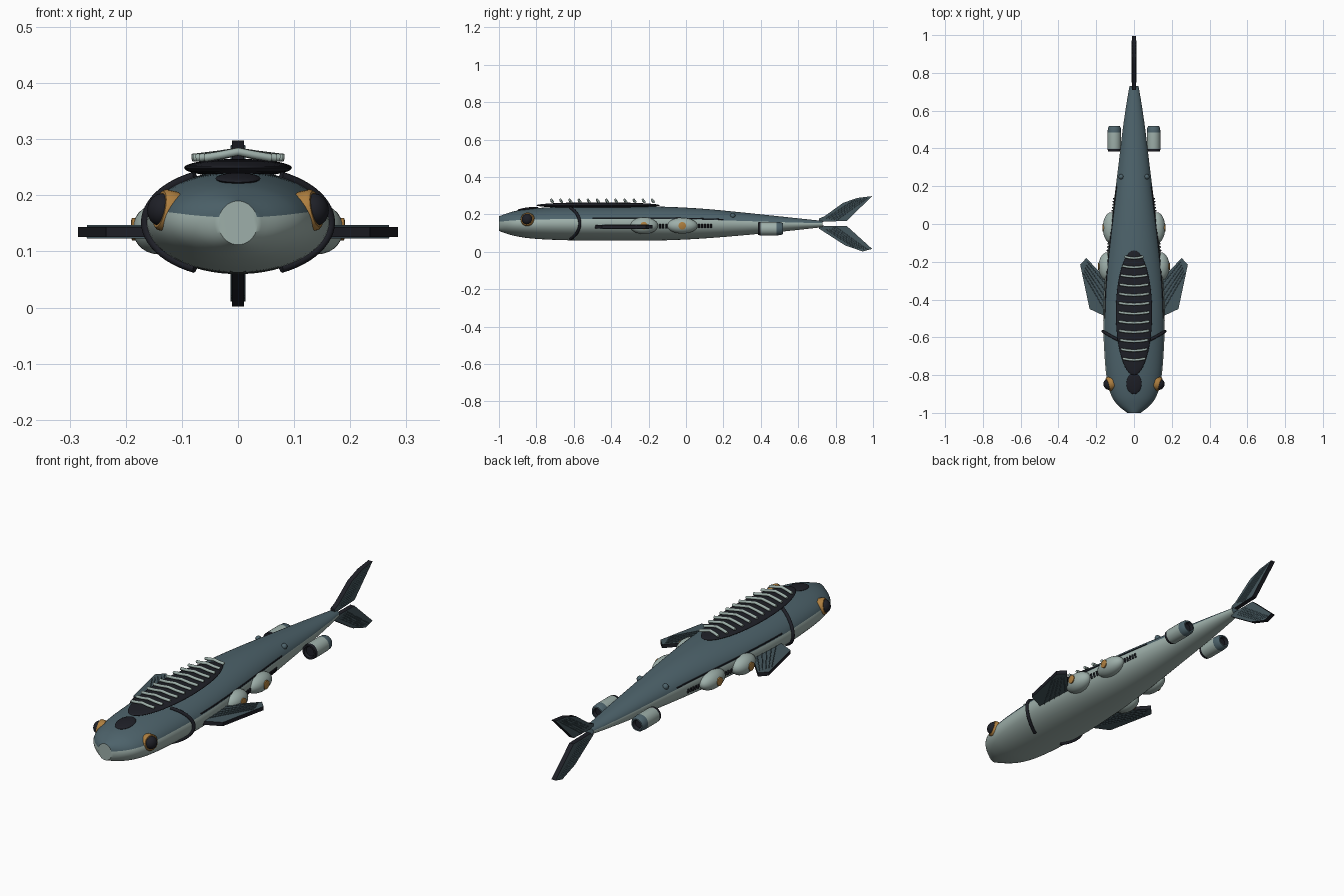
import bpy, bmesh, math
from mathutils import Vector, Matrix

if "Cube" in bpy.data.objects:
    bpy.data.objects.remove(bpy.data.objects["Cube"])

def mat(name, c):
    m = bpy.data.materials.new(name)
    m.diffuse_color = (*c, 1)
    m.use_nodes = True
    m.node_tree.nodes["Principled BSDF"].inputs["Base Color"].default_value = m.diffuse_color
    return m

SLATE = mat("slate_teal", (0.075, 0.125, 0.148))
LIGHT = mat("pale_grey_green", (0.34, 0.43, 0.40))
BLACK = mat("near_black", (0.013, 0.014, 0.02))
GOLD = mat("gold", (0.42, 0.21, 0.05))
FIN = mat("fin_slate", (0.06, 0.095, 0.11))

def finish(name, bm, mats, angle=40):
    bmesh.ops.recalc_face_normals(bm, faces=bm.faces)
    me = bpy.data.meshes.new(name)
    bm.to_mesh(me)
    bm.free()
    for m in mats:
        me.materials.append(m)
    ob = bpy.data.objects.new(name, me)
    bpy.context.collection.objects.link(ob)
    bpy.ops.object.select_all(action='DESELECT')
    ob.select_set(True)
    bpy.context.view_layer.objects.active = ob
    bpy.ops.object.shade_smooth_by_angle(angle=math.radians(angle))
    return ob

def ellipsoid(name, loc, scale, m, rot=None, seg=28):
    bm = bmesh.new()
    bmesh.ops.create_uvsphere(bm, u_segments=seg, v_segments=seg // 2, radius=1)
    M = Matrix.Translation(loc) @ (rot or Matrix()) @ Matrix.Diagonal((*scale, 1))
    bmesh.ops.transform(bm, matrix=M, verts=bm.verts)
    return finish(name, bm, [m])

def lathe(name, prof, loc, axis, mats, seg=28):
    # prof: (distance along axis, radius, material of the band after it)
    bm = bmesh.new()
    rot = Vector((0, 0, 1)).rotation_difference(Vector(axis)).to_matrix()
    rings = [[bm.verts.new(Vector(loc) + rot @ Vector((r * math.cos(t), r * math.sin(t), d)))
              for t in [2 * math.pi * i / seg for i in range(seg)]] for d, r, _ in prof]
    for k in range(len(rings) - 1):
        for i in range(seg):
            j = (i + 1) % seg
            bm.faces.new((rings[k][i], rings[k][j], rings[k + 1][j], rings[k + 1][i])).material_index = prof[k][2]
    bm.faces.new(rings[0]).material_index = prof[0][2]
    bm.faces.new(rings[-1]).material_index = prof[-1][2]
    return finish(name, bm, mats)

def tube(name, pts, r, m, res=2):
    cu = bpy.data.curves.new(name, 'CURVE')
    cu.dimensions = '3D'
    cu.bevel_depth, cu.bevel_resolution, cu.use_fill_caps = r, res, True
    sp = cu.splines.new('POLY')
    sp.points.add(len(pts) - 1)
    for p, q in zip(sp.points, pts):
        p.co = (*q, 1)
    cu.materials.append(m)
    ob = bpy.data.objects.new(name, cu)
    bpy.context.collection.objects.link(ob)
    bpy.ops.object.select_all(action='DESELECT')
    ob.select_set(True)
    bpy.context.view_layer.objects.active = ob
    bpy.ops.object.convert(target='MESH')

def plate(name, pts, depth, fn, m, edge):
    # flat outline, thickened; fn maps (u, v, w) to space
    bm = bmesh.new()
    a = [bm.verts.new(fn(u, v, -depth)) for u, v in pts]
    b = [bm.verts.new(fn(u, v, depth)) for u, v in pts]
    bm.faces.new(a)
    bm.faces.new(b)
    for i in range(len(pts)):
        j = (i + 1) % len(pts)
        bm.faces.new((a[i], a[j], b[j], b[i])).material_index = 1
    finish(name, bm, [m, edge], 30)

# body stations: y, half width, top, bottom
ST = [(-1, .035, .19, .112), (-.965, .08, .203, .099), (-.92, .115, .217, .086), (-.84, .141, .23, .073),
      (-.7, .156, .24, .064), (-.5, .163, .244, .06), (-.3, .154, .244, .06), (-.1, .134, .241, .062),
      (.1, .109, .23, .072), (.3, .084, .211, .088), (.5, .06, .19, .107), (.65, .038, .174, .123),
      (.73, .024, .166, .132)]

def section(y):
    for k in range(len(ST) - 1):
        if y <= ST[k + 1][0] or k == len(ST) - 2:
            break
    t = (y - ST[k][0]) / (ST[k + 1][0] - ST[k][0])
    def tangent(i, c):
        lo, hi = ST[max(i - 1, 0)], ST[min(i + 1, len(ST) - 1)]
        return (hi[c] - lo[c]) / (hi[0] - lo[0]) * (ST[k + 1][0] - ST[k][0])
    out = []
    for c in (1, 2, 3):
        p, q = ST[k][c], ST[k + 1][c]
        out.append((2*t**3 - 3*t*t + 1) * p + (t**3 - 2*t*t + t) * tangent(k, c)
                   + (3*t*t - 2*t**3) * q + (t**3 - t*t) * tangent(k + 1, c))
    return out

def surf(y, a, s=1, off=0):
    w, zt, zb = section(y)
    return Vector((s * (w + off) * math.cos(a), y, (zt + zb) / 2 + ((zt - zb) / 2 + off) * math.sin(a)))

# body: dark back, pale belly, pale nose disc
bm = bmesh.new()
N, R = 60, 64
ys = [-1 + 1.73 * (i / R) ** 1.4 for i in range(R + 1)]
rings = [[bm.verts.new(surf(y, 2 * math.pi * (i + .5) / N)) for i in range(N)] for y in ys]
for k in range(R):
    for i in range(N):
        j = (i + 1) % N
        f = bm.faces.new((rings[k][i], rings[k][j], rings[k + 1][j], rings[k + 1][i]))
        f.material_index = 0 if math.sin(2 * math.pi * (i + 1) / N) > 0.3 else 1
bm.faces.new(rings[0]).material_index = 1
bm.faces.new(rings[-1])
finish("body", bm, [SLATE, LIGHT])

# suction disc with chevron ridges
ellipsoid("suction_disc", (0, -.47, .249), (.096, .33, .016), BLACK, seg=48)
for i in range(12):
    y = -.72 + i * .049
    w = .082 * math.sqrt(1 - ((y + .47) / .36) ** 2)
    tube("disc_ridge", [(-w, y + .008, .267), (-w * .5, y + .002, .272), (0, y, .278),
                        (w * .5, y + .002, .272), (w, y + .008, .267)], .007, LIGHT)

# head sensor patch
ellipsoid("head_patch", (0, -.845, .23), (.04, .056, .008), BLACK, Matrix.Rotation(.12, 4, 'X'))

FIN_PTS = [(.13, -.50), (.15, -.49), (.235, -.45), (.285, -.215), (.252, -.18), (.14, -.30)]
TAIL_UP = [(.71, .178), (.74, .19), (.84, .262), (.915, .288), (.995, .298), (.86, .166), (.71, .16)]
TAIL_LOW = [(.71, .14), (.86, .138), (.995, .016), (.945, .002), (.85, .035), (.71, .125)]

for s, side in ((1, "right"), (-1, "left")):
    # eye: gold ring, dark dome
    ax = Vector((s * .92, -.3, .2)).normalized()
    c = Vector((s * .124, -.845, .172))
    lathe(side + "_eye_ring", [(-.01, .037, 0), (.012, .037, 0), (.017, .033, 0), (.017, .026, 0)], c, ax, [GOLD])
    rot = Vector((0, 0, 1)).rotation_difference(ax).to_matrix().to_4x4()
    ellipsoid(side + "_eye", c + ax * .014, (.029, .029, .024), BLACK, rot)
    # gill band
    tube(side + "_gill_band", [surf(-.62 + .052 * math.cos(1.4 * a), a, s, .003)
                               for a in [math.radians(-62 + 124 * i / 24) for i in range(25)]], .008, BLACK)
    # lateral line
    tube(side + "_lateral_line", [surf(-.5 + .7 * i / 30, .33, s) for i in range(31)], .003, BLACK)
    # pectoral fin with rays
    plate(side + "_pectoral_fin", FIN_PTS, .009, lambda u, v, w: (s * u, v, .135 + w), FIN, BLACK)
    for z in (.1455, .1245):
        for i in range(5):
            t = i / 4
            tube(side + "_fin_ray", [(s * .15, -.465 + .145 * t, z),
                                     (s * (.268 - .02 * t), -.262 + .062 * t, z)], .002, SLATE, 1)
    # side pods with gold lenses
    for y, x, z, r in ((-.225, .142, .14, (.046, .075, .045)), (-.02, .122, .14, (.043, .082, .042))):
        ellipsoid(side + "_pod", (s * x, y, z), r, LIGHT)
        lathe(side + "_pod_lens", [(0, .02, 0), (.006, .02, 0), (.008, .014, 0)],
              (s * (x + r[0] - .005), y, z), (s, 0, 0), [GOLD], 20)
    # vent slats
    for y in (-.14, -.122, -.104, .07, .086, .102, .118, .134):
        tube(side + "_vent_slat", [surf(y, a, s, .002) for a in (-.28, -.16, -.04)], .005, BLACK, 1)
    # thruster nacelle
    lathe(side + "_thruster", [(.012, .022, 1), (0, .026, 1), (0, .034, 1), (.014, .036, 0), (.09, .036, 0),
                               (.1, .036, 2), (.125, .034, 2), (.135, .028, 2), (.135, .022, 1), (.12, .018, 1)],
          (s * .104, .384, .124), (0, 1, 0), [LIGHT, BLACK, SLATE])
    # rear sensor bead
    ellipsoid(side + "_rear_bead", surf(.25, .72, s), (.014, .014, .014), SLATE, seg=16)
    # tail rays on each face
    for sg in (1, -1):
        for i in range(5):
            t = i / 4
            tube(side + "_tail_ray", [(s * .0115, .75 + .05 * t, .15 + sg * (.03 - .014 * t)),
                                      (s * .0115, .9 + .07 * t, .15 + sg * (.128 + .01 * t))], .002, SLATE, 1)

# forked tail
for name, pts in (("upper_tail_lobe", TAIL_UP), ("lower_tail_lobe", TAIL_LOW)):
    plate(name, pts, .011, lambda u, v, w: (w, u, v), FIN, BLACK)
